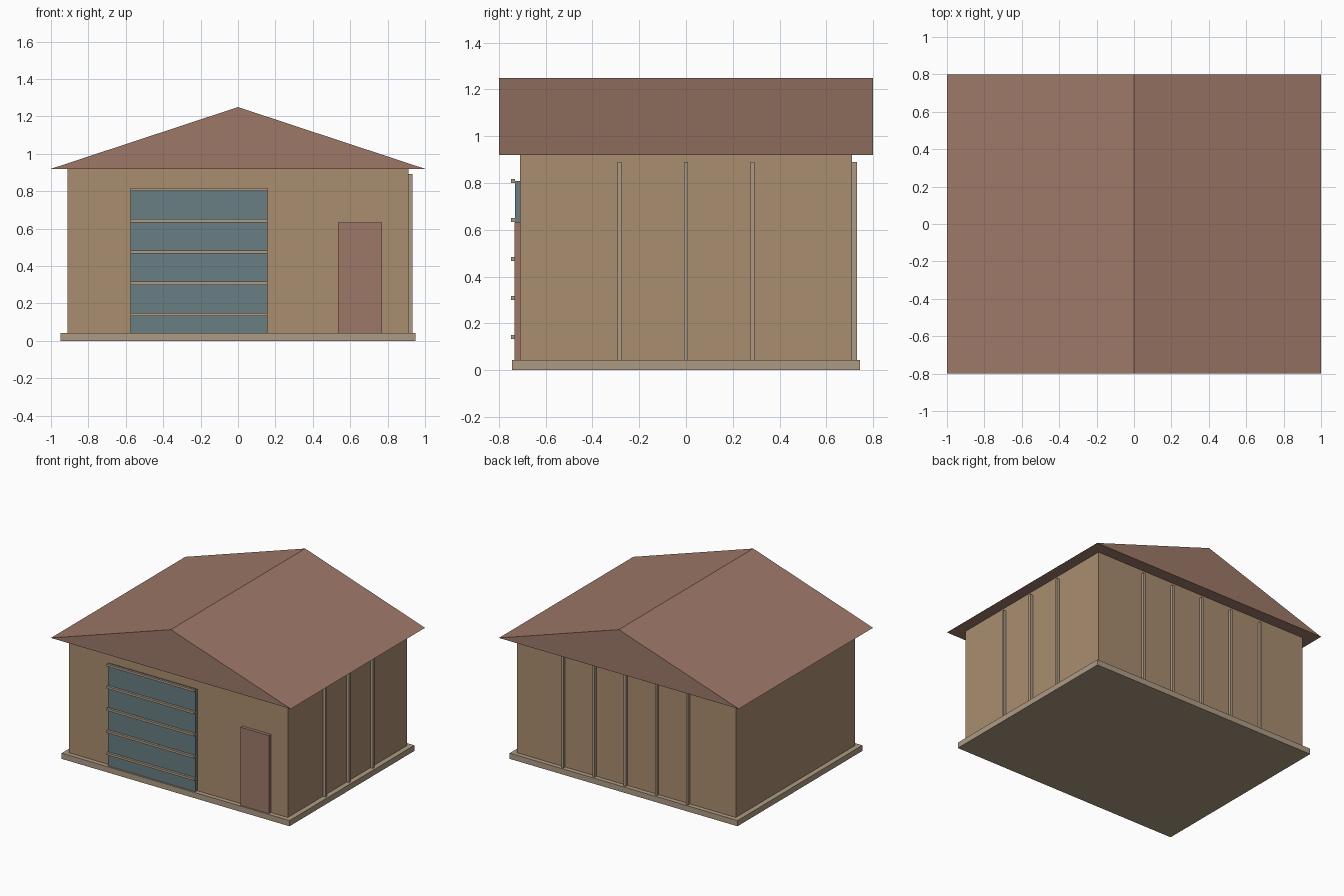
import bpy, bmesh

if "Cube" in bpy.data.objects:
    bpy.data.objects.remove(bpy.data.objects["Cube"])


def material(name, rgb):
    m = bpy.data.materials.new(name)
    m.diffuse_color = (*rgb, 1)
    m.use_nodes = True
    m.node_tree.nodes["Principled BSDF"].inputs["Base Color"].default_value = m.diffuse_color
    return m


TAN = material("tan_wall", (0.40, 0.27, 0.16))
BROWN = material("brown_roof", (0.34, 0.19, 0.14))
BLUE = material("blue_grey_door", (0.14, 0.21, 0.23))
TRIM = material("pale_trim", (0.42, 0.33, 0.23))


def finish(name, bm, mat):
    bmesh.ops.recalc_face_normals(bm, faces=bm.faces)
    mesh = bpy.data.meshes.new(name)
    bm.to_mesh(mesh)
    bm.free()
    mesh.materials.append(mat)
    obj = bpy.data.objects.new(name, mesh)
    bpy.context.collection.objects.link(obj)
    return obj


def box(name, x, y, z, mat):
    """Box from (min, max) ranges on each axis."""
    bm = bmesh.new()
    bmesh.ops.create_cube(bm, size=1)
    for v in bm.verts:
        v.co = [r[0] if c < 0 else r[1] for r, c in zip((x, y, z), v.co)]
    return finish(name, bm, mat)


WX, WY = 0.912, 0.709          # wall half sizes
BASE, EAVE, RIDGE = 0.043, 0.92, 1.25

# Foundation and walls
box("foundation_slab", (-0.95, 0.95), (-0.743, 0.743), (0, BASE), TRIM)
box("walls", (-WX, WX), (-WY, WY), (BASE, EAVE), TAN)

# Gabled roof: triangular profile extruded front to back
bm = bmesh.new()
gable = bm.faces.new([bm.verts.new((x, -0.8, z))
                      for x, z in ((-1, EAVE), (1, EAVE), (0, RIDGE))])
ext = bmesh.ops.extrude_face_region(bm, geom=[gable], use_keep_orig=True)
bmesh.ops.translate(bm, vec=(0, 1.6, 0),
                    verts=[g for g in ext["geom"] if isinstance(g, bmesh.types.BMVert)])
finish("gable_roof", bm, BROWN)

# Large sectional door with horizontal ribs
box("garage_door", (-0.575, 0.157), (-0.73, -WY), (BASE, 0.809), BLUE)
for i in range(5):
    z = 0.141 + i * 0.167
    box(f"garage_door_rib_{i + 1}", (-0.575, 0.157), (-0.747, -0.73),
        (z - 0.0085, z + 0.0085), TRIM)

# Small entry door
box("entry_door", (0.535, 0.77), (-0.733, -WY), (BASE, 0.632), BROWN)

# Vertical battens on the right and back walls
W, D, TOP = 0.009, 0.021, 0.891
for i in range(3):
    y = (i - 1) * 0.284
    box(f"right_batten_{i + 1}", (WX, WX + D), (y - W, y + W), (BASE, TOP), TRIM)
for i in range(5):
    x = (i - 2) * 0.26
    box(f"back_batten_{i + 1}", (x - W, x + W), (WY, WY + D), (BASE, TOP), TRIM)
